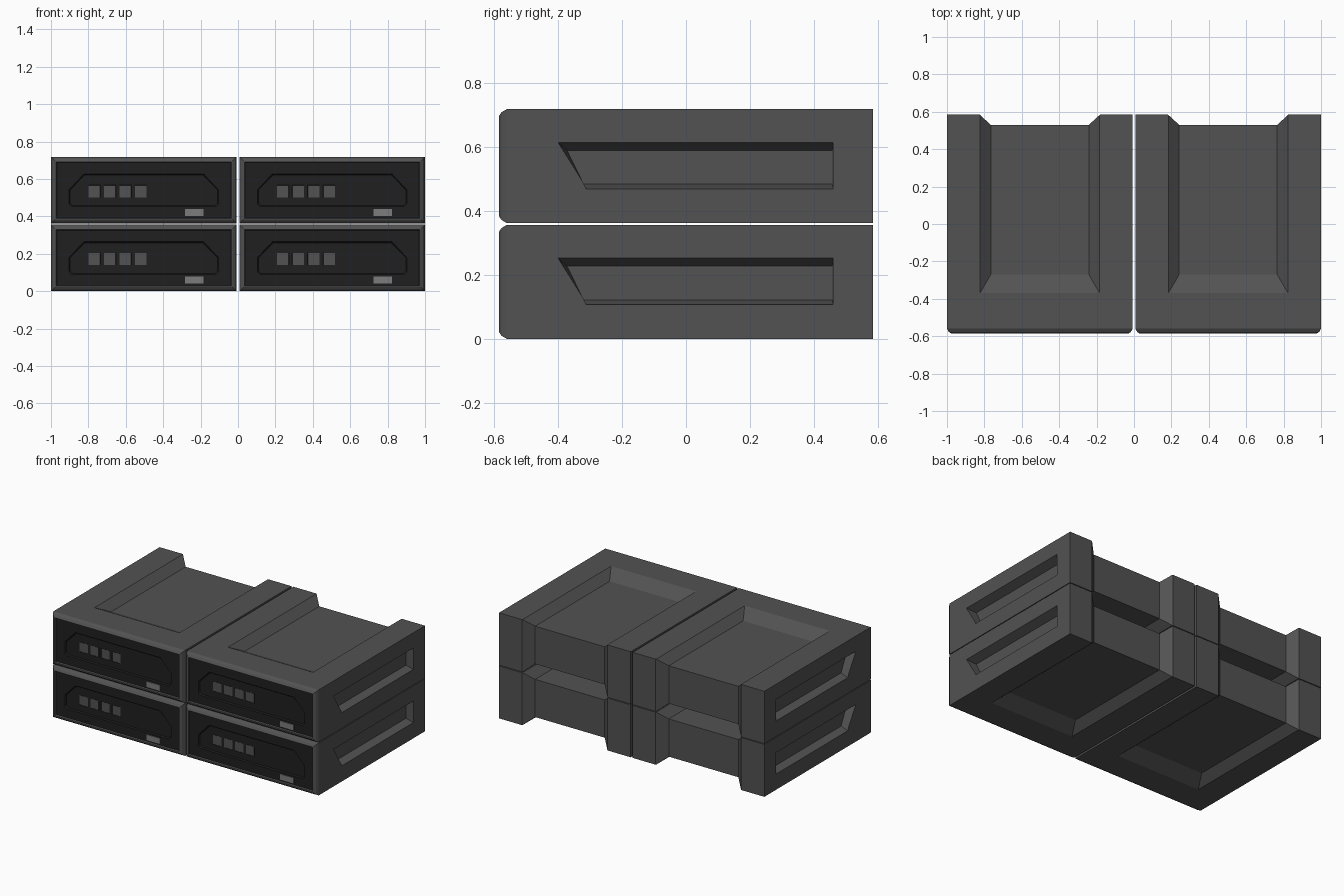
import bpy, bmesh, math
from mathutils import Vector

if "Cube" in bpy.data.objects:
    bpy.data.objects.remove(bpy.data.objects["Cube"])

W, H, D = 0.4965, 0.357, 0.585          # half width, height, half depth of one case
CX, Z_LEVELS = 0.5035, (0.0, 0.362)


def material(name, v):
    m = bpy.data.materials.new(name)
    m.diffuse_color = (v, v, v, 1)
    m.use_nodes = True
    m.node_tree.nodes["Principled BSDF"].inputs["Base Color"].default_value = m.diffuse_color
    return m


BODY, PANEL, LABEL = material("body_grey", 0.085), material("panel_black", 0.014), material("label_grey", 0.2)


def loft(name, rings, mat=None):
    """Closed solid through equal-length loops of points."""
    bm = bmesh.new()
    loops = [[bm.verts.new(p) for p in r] for r in rings]
    n = len(loops[0])
    for a, b in zip(loops, loops[1:]):
        for i in range(n):
            bm.faces.new((a[i], a[(i + 1) % n], b[(i + 1) % n], b[i]))
    bm.faces.new(loops[0])
    bm.faces.new(loops[-1])
    bmesh.ops.recalc_face_normals(bm, faces=bm.faces)
    me = bpy.data.meshes.new(name)
    bm.to_mesh(me)
    bm.free()
    ob = bpy.data.objects.new(name, me)
    bpy.context.collection.objects.link(ob)
    if mat:
        me.materials.append(mat)
    return ob


def carve(ob, outer, inner):
    """Cut a pocket whose walls run from the outer loop down to the inner loop."""
    over = [Vector(o) + (Vector(o) - Vector(i)) * 0.3 for o, i in zip(outer, inner)]
    cutter = loft("cutter", [over, inner])
    cutter.hide_render = True
    mod = ob.modifiers.new("carve", 'BOOLEAN')
    mod.operation, mod.solver, mod.object = 'DIFFERENCE', 'EXACT', cutter
    bpy.context.view_layer.objects.active = ob
    bpy.ops.object.modifier_apply(modifier=mod.name)
    bpy.data.objects.remove(cutter)


def rect_xz(inset, y):
    x, a, b = W - inset, inset, H - inset
    return [(-x, y, a), (x, y, a), (x, y, b), (-x, y, b)]


def box_xz(cx, cz, hx, hz, y):
    return [(cx - hx, y, cz - hz), (cx + hx, y, cz - hz), (cx + hx, y, cz + hz), (cx - hx, y, cz + hz)]


# Case body with rounded front frame and shallow front opening
body = loft("case_body", [rect_xz(i, y) for i, y in (
    (0, D), (0, -0.56), (0.010, -0.577), (0.022, -D), (0.028, -D), (0.032, -0.565))], BODY)

# Shallow ramped channels on top and bottom
for z0, z1 in ((H, H - 0.05), (0, 0.05)):
    def channel(hx, y0, z):
        return [(-hx, y0, z), (hx, y0, z), (hx, 0.8, z), (-hx, 0.8, z)]
    carve(body, channel(0.32, -0.37, z0), channel(0.262, -0.27, z1))


# Full-height notch in the back
def notch(hx, y):
    return [(-hx, y, -0.2), (hx, y, -0.2), (hx, y, 0.6), (-hx, y, 0.6)]


carve(body, notch(0.322, D), notch(0.262, 0.53))

# Slanted grip pocket on each side
for s in (1, -1):
    outer = [(s * W, y, z) for y, z in ((-0.40, 0.253), (0.46, 0.253), (0.46, 0.107), (-0.312, 0.107))]
    inner = [(s * (W - 0.055), y, z) for y, z in ((-0.372, 0.228), (0.458, 0.228), (0.458, 0.122), (-0.32, 0.122))]
    carve(body, outer, inner)

# Dark front panel
panel = loft("front_panel", [rect_xz(0.031, -0.555), rect_xz(0.031, -0.574)], PANEL)


# Chamfered tray in the panel
def tray(g, y):
    pts = ((-0.385, 0.09), (0.385, 0.09), (0.40, 0.105), (0.40, 0.18),
           (0.32, 0.265), (-0.32, 0.265), (-0.40, 0.18), (-0.40, 0.105))
    return [(x * (1 - g / 0.4), y, 0.177 + (z - 0.177) * (1 - g / 0.09)) for x, z in pts]


carve(panel, tray(0, -0.574), tray(0.006, -0.566))

# Row of four square sockets
for i in range(4):
    cx = -0.264 + 0.0825 * i
    carve(panel, box_xz(cx, 0.172, 0.032, 0.033, -0.566), box_xz(cx, 0.172, 0.022, 0.022, -0.557))

# Small light label plate
label = loft("label_plate", [box_xz(0.27, 0.06, 0.05, 0.019, y) for y in (-0.57, -0.579)], LABEL)

# Shade, then repeat the case in a two by two stack
parts = [body, panel, label]
for ob in parts:
    bpy.ops.object.select_all(action='DESELECT')
    ob.select_set(True)
    bpy.context.view_layer.objects.active = ob
    bpy.ops.object.shade_smooth_by_angle(angle=math.radians(25))
for x in (-CX, CX):
    for z in Z_LEVELS:
        for ob in parts:
            c = ob.copy()
            c.location = (x, 0, z)
            bpy.context.collection.objects.link(c)
for ob in parts:
    bpy.data.objects.remove(ob)
